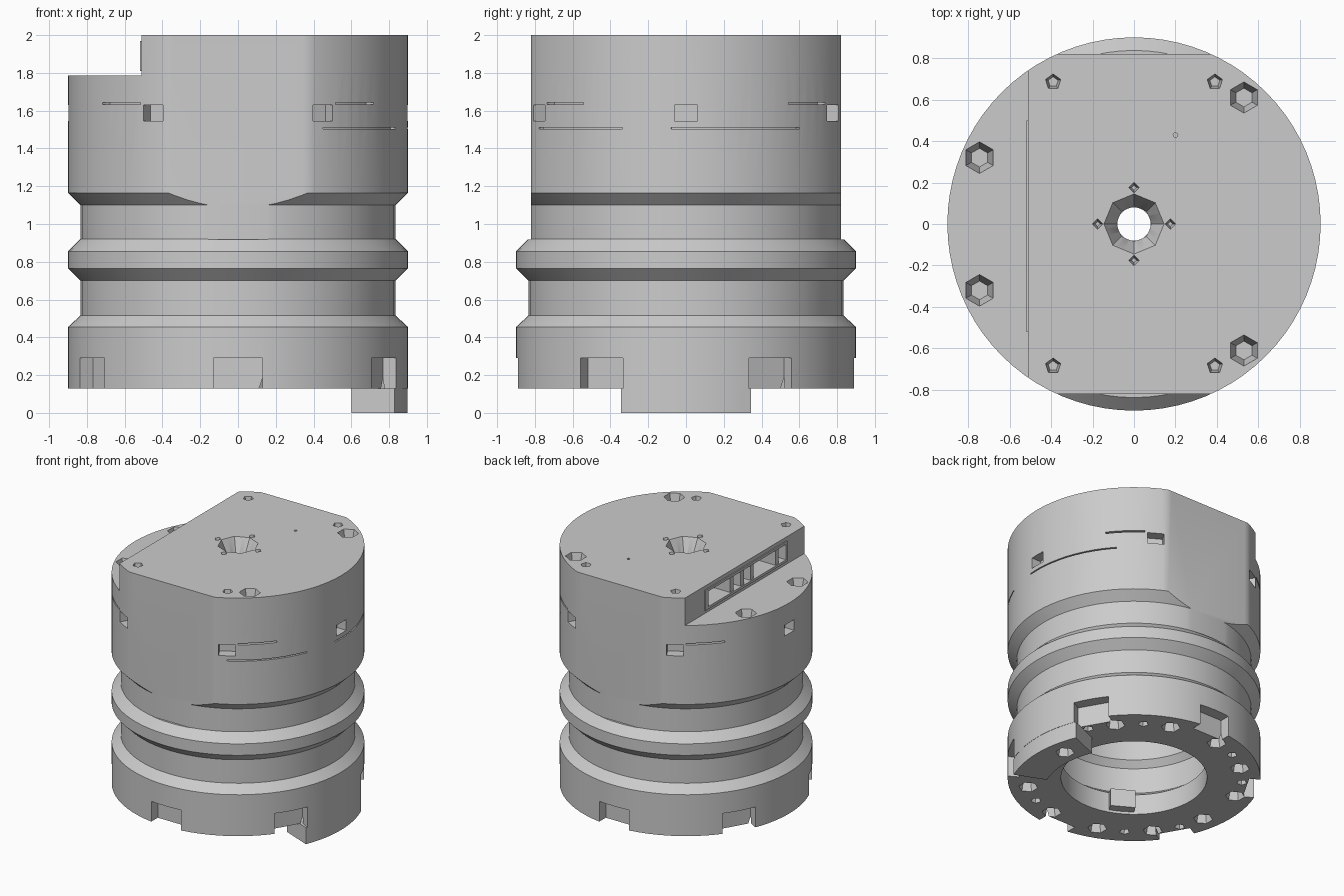
import bpy, bmesh, math
from mathutils import Matrix, Vector

if "Cube" in bpy.data.objects:
    bpy.data.objects.remove(bpy.data.objects["Cube"], do_unlink=True)

grey = bpy.data.materials.new("plain grey")
grey.use_nodes = True
grey.diffuse_color = (0.6, 0.6, 0.6, 1)
grey.node_tree.nodes["Principled BSDF"].inputs["Base Color"].default_value = (0.6, 0.6, 0.6, 1)


def finish(bm, name):
    bmesh.ops.recalc_face_normals(bm, faces=bm.faces)
    mesh = bpy.data.meshes.new(name)
    bm.to_mesh(mesh)
    bm.free()
    mesh.materials.append(grey)
    ob = bpy.data.objects.new(name, mesh)
    bpy.context.scene.collection.objects.link(ob)
    return ob


def activate(ob):
    bpy.ops.object.select_all(action='DESELECT')
    ob.select_set(True)
    bpy.context.view_layer.objects.active = ob


def carve(ob, bm):
    """Cut every solid in bm out of ob."""
    cutter = finish(bm, "cutter")
    cutter.hide_render = True
    mod = ob.modifiers.new("cut", 'BOOLEAN')
    mod.operation = 'DIFFERENCE'
    mod.solver = 'EXACT'
    mod.use_self = True
    mod.object = cutter
    activate(ob)
    bpy.ops.object.modifier_apply(modifier=mod.name)
    bpy.data.objects.remove(cutter, do_unlink=True)


def box(bm, x, y, z, angle=0):
    """Box from (low, high) ranges, turned about the z axis."""
    size = Vector((x[1] - x[0], y[1] - y[0], z[1] - z[0]))
    mid = Vector((sum(x), sum(y), sum(z))) / 2
    m = Matrix.Rotation(math.radians(angle), 4, 'Z') @ Matrix.Translation(mid) @ Matrix.Diagonal(size.to_4d())
    bmesh.ops.create_cube(bm, size=1, matrix=m)


def well(bm, x, y, low, high, r_low, r_high, sides=6):
    bmesh.ops.create_cone(bm, cap_ends=True, segments=sides, radius1=r_low, radius2=r_high,
                          depth=high - low, matrix=Matrix.Translation((x, y, (low + high) / 2)))


def sector(bm, r0, r1, z0, z1, a0, a1, steps=12):
    """Solid piece of a ring between two angles."""
    rings = []
    for i in range(steps + 1):
        a = math.radians(a0 + (a1 - a0) * i / steps)
        rings.append([bm.verts.new((r * math.cos(a), r * math.sin(a), z))
                      for r, z in ((r0, z0), (r1, z0), (r1, z1), (r0, z1))])
    for p, q in zip(rings, rings[1:]):
        for k in range(4):
            bm.faces.new((p[k], p[k - 1], q[k - 1], q[k]))
    bm.faces.new(rings[0])
    bm.faces.new(rings[-1])


def polar(r, angle):
    a = math.radians(angle)
    return r * math.cos(a), r * math.sin(a)


# Housing: turned hollow shell with two grooves
profile = [(0.52, 0.13), (0.9, 0.13), (0.9, 0.455), (0.835, 0.515), (0.835, 0.7),
           (0.9, 0.765), (0.9, 0.855), (0.835, 0.92), (0.835, 1.1), (0.9, 1.165),
           (0.9, 2.0), (0.08, 2.0), (0.08, 1.2), (0.56, 1.2), (0.56, 0.6),
           (0.6, 0.55), (0.6, 0.35), (0.52, 0.29)]
bm = bmesh.new()
STEPS = 80
rings = [[bm.verts.new((*polar(r, 360 * i / STEPS), z)) for r, z in profile] for i in range(STEPS)]
for i in range(STEPS):
    p, q = rings[i - 1], rings[i]
    for k in range(len(profile)):
        bm.faces.new((p[k - 1], q[k - 1], q[k], p[k]))
housing = finish(bm, "housing")

# Front and back flats, and the lowered shelf
bm = bmesh.new()
box(bm, (-1, 1), (0.82, 1.1), (0.918, 2.2))
box(bm, (-1, 1), (-1.1, -0.82), (0.918, 2.2))
box(bm, (-1.2, -0.51), (-0.81, 0.81), (1.785, 2.1))
carve(housing, bm)

# Rim notches, side windows and slits
bm = bmesh.new()
for k in range(6):
    box(bm, (0.81, 1), (-0.13, 0.13), (0.1, 0.29), 30 + 60 * k)
    box(bm, (0.82, 1), (-0.06, 0.06), (1.545, 1.63), 60 * k)
for a in (37, -55, 125, 217):
    sector(bm, 0.85, 0.95, 1.632, 1.644, a, a + 18)
for a0, a1 in ((-60, -22), (-5, 42)):
    sector(bm, 0.87, 0.95, 1.503, 1.512, a0, a1)
carve(housing, bm)

# Socket openings in the shelf wall
bm = bmesh.new()
for y in ((0.18, 0.45), (0.05, 0.14), (-0.07, 0.01), (-0.38, -0.11), (-0.5, -0.42)):
    box(bm, (-0.6, -0.36), y, (1.83, 1.95))
# Screw wells in the top, the shelf and the underside
for s in (-1, 1):
    well(bm, 0.53, 0.61 * s, 1.88, 2.02, 0.045, 0.08)
    well(bm, -0.745, 0.32 * s, 1.66, 1.8, 0.045, 0.08)
    for x in (-0.39, 0.39):
        well(bm, x, 0.685 * s, 1.92, 2.02, 0.025, 0.042, 5)
for k in range(12):
    well(bm, *polar(0.765, 10 + 30 * k), 0.1, 0.25, 0.075, 0.045)
for k in range(4):
    for a in (25, 55):
        well(bm, *polar(0.77, a + 90 * k), 0.1, 0.2, 0.042, 0.025, 5)
    well(bm, *polar(0.175, 90 * k), 1.94, 2.02, 0.012, 0.03, 4)
well(bm, 0.2, 0.43, 1.97, 2.02, 0.012, 0.012, 5)
carve(housing, bm)

# Countersink around the centre bore
bm = bmesh.new()
well(bm, 0, 0, 1.88, 2.01, 0.085, 0.15, 8)
carve(housing, bm)

# Foot tab under the rim
bm = bmesh.new()
sector(bm, 0.65, 0.898, 0, 0.13, -22.5, 22.5)
tab = finish(bm, "foot_tab")
bm = bmesh.new()
well(bm, *polar(0.765, 10), -0.02, 0.1, 0.07, 0.05)
carve(tab, bm)

# Key block inside the bore
bm = bmesh.new()
box(bm, (0.45, 0.61), (-0.09, 0.09), (0.15, 0.29), 240)
key = finish(bm, "inner_key")

# Thin frame around the sockets
bm = bmesh.new()
for z in ((1.81, 1.83), (1.95, 1.97)):
    box(bm, (-0.519, -0.505), (-0.52, 0.5), z)
for y in ((-0.52, -0.5), (0.46, 0.5)):
    box(bm, (-0.519, -0.505), y, (1.83, 1.95))
frame = finish(bm, "socket_frame")

for ob in (housing, tab, key, frame):
    activate(ob)
    bpy.ops.object.shade_smooth_by_angle(angle=math.radians(25))
